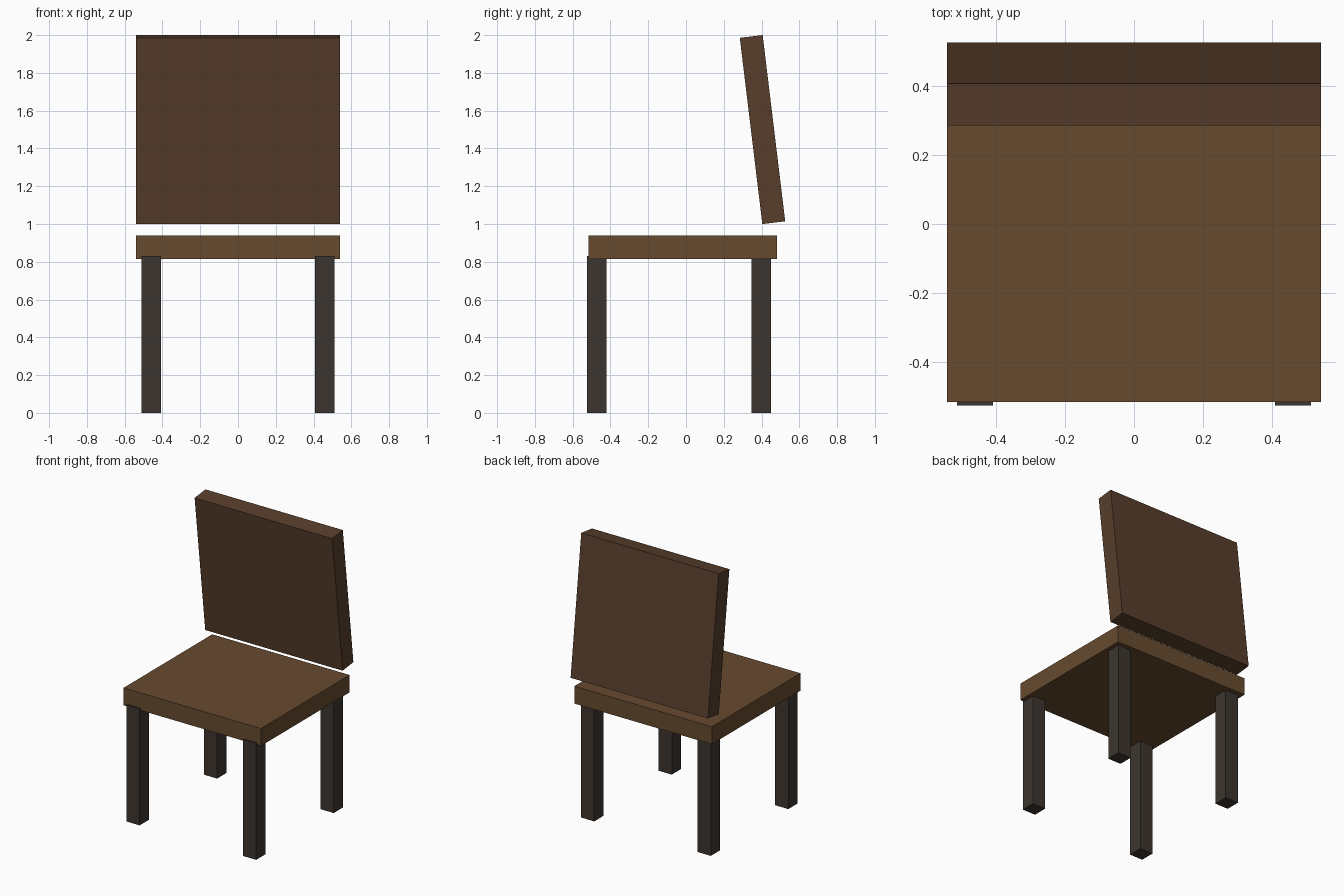
import bpy
import math

if "Cube" in bpy.data.objects:
    bpy.data.objects.remove(bpy.data.objects["Cube"])


def material(name, color):
    mat = bpy.data.materials.new(name)
    mat.diffuse_color = (*color, 1)
    mat.use_nodes = True
    mat.node_tree.nodes["Principled BSDF"].inputs["Base Color"].default_value = mat.diffuse_color
    return mat


def box(name, center, size, mat, tilt=0):
    bpy.ops.mesh.primitive_cube_add(size=1)
    ob = bpy.context.object
    ob.name = name
    ob.scale = size
    bpy.ops.object.transform_apply(location=False, rotation=False, scale=True)
    ob.location = center
    ob.rotation_euler.x = tilt
    ob.data.materials.append(mat)
    return ob


seat_wood = material("seat_wood", (0.135, 0.070, 0.028))
back_wood = material("back_wood", (0.095, 0.048, 0.024))
leg_wood = material("leg_wood", (0.046, 0.036, 0.029))

# Seat slab
box("seat", (0, -0.016, 0.877), (1.082, 0.998, 0.124), seat_wood)

# Backrest panel, floating above the seat and leaning forward
box("backrest", (0, 0.405, 1.5), (1.082, 0.122, 0.993), back_wood, math.radians(6.9))

# Four legs, let slightly into the seat
for row, y in (("front", -0.473), ("back", 0.399)):
    for side, x in (("left", -0.459), ("right", 0.459)):
        box(f"{row}_{side}_leg", (x, y, 0.415), (0.104, 0.104, 0.83), leg_wood)
